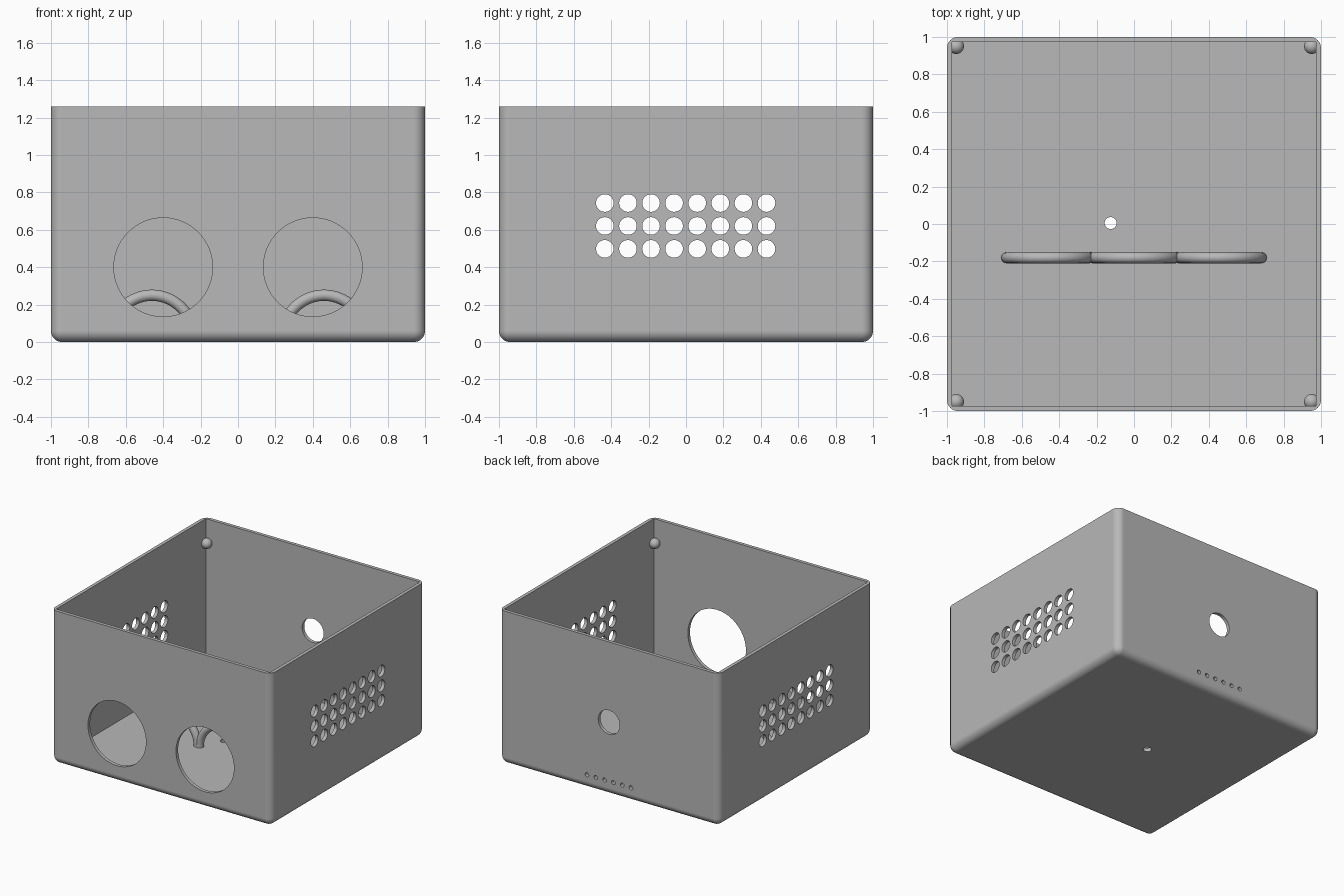
import bpy, bmesh, math
from mathutils import Matrix, Vector

if "Cube" in bpy.data.objects:
    bpy.data.objects.remove(bpy.data.objects["Cube"])

HEIGHT, WALL, ROUND = 1.26, 0.028, 0.06

grey = bpy.data.materials.new("light_grey_plastic")
grey.use_nodes = True
COLOUR = (0.48, 0.48, 0.48, 1)
grey.diffuse_color = COLOUR
grey.node_tree.nodes["Principled BSDF"].inputs["Base Color"].default_value = COLOUR


def make_object(name, bm):
    bmesh.ops.recalc_face_normals(bm, faces=bm.faces)
    mesh = bpy.data.meshes.new(name)
    bm.to_mesh(mesh)
    bm.free()
    mesh.materials.append(grey)
    obj = bpy.data.objects.new(name, mesh)
    bpy.context.scene.collection.objects.link(obj)
    return obj


def activate(obj):
    bpy.ops.object.select_all(action='DESELECT')
    obj.select_set(True)
    bpy.context.view_layer.objects.active = obj


def smooth(obj):
    activate(obj)
    bpy.ops.object.shade_smooth_by_angle(angle=math.radians(35))


def add_box(bm, half_width, bottom, top):
    matrix = (Matrix.Translation((0, 0, (bottom + top) / 2))
              @ Matrix.Diagonal((2 * half_width, 2 * half_width, top - bottom, 1)))
    bmesh.ops.create_cube(bm, size=1, matrix=matrix)


def add_drill(bm, centre, axis, radius, sides):
    turn = Vector(axis).to_track_quat('Z', 'Y').to_matrix().to_4x4()
    bmesh.ops.create_cone(bm, cap_ends=True, segments=sides, radius1=radius,
                          radius2=radius, depth=0.2,
                          matrix=Matrix.Translation(centre) @ turn)


def cut(target, cutter):
    cutter.hide_render = True
    mod = target.modifiers.new("cut", 'BOOLEAN')
    mod.operation = 'DIFFERENCE'
    mod.solver = 'EXACT'
    mod.object = cutter
    activate(target)
    bpy.ops.object.modifier_apply(modifier=mod.name)
    bpy.data.objects.remove(cutter)


# Case shell: block with rounded uprights and rounded base edges
bm = bmesh.new()
add_box(bm, 1, 0, HEIGHT)
edges = [e for e in bm.edges if min(v.co.z for v in e.verts) < 0.01]
bmesh.ops.bevel(bm, geom=edges, offset=ROUND, segments=8, profile=0.5,
                affect='EDGES')
case = make_object("case", bm)

# Open, square-cornered interior
bm = bmesh.new()
add_box(bm, 1 - WALL, 0.03, HEIGHT + 0.2)
cut(case, make_object("cavity_cutter", bm))

# All the openings in the walls and floor
bm = bmesh.new()
for side in (-1, 1):
    add_drill(bm, (side * 0.4, -1, 0.4), (0, 1, 0), 0.264, 64)
    for row in range(3):
        for column in range(8):
            add_drill(bm, (side, -0.434 + 0.1235 * column, 0.498 + 0.1225 * row),
                      (1, 0, 0), 0.047, 32)
add_drill(bm, (0, 1, 0.6), (0, 1, 0), 0.098, 40)
for i in range(6):
    add_drill(bm, (-0.2 + 0.08 * i, 1, 0.115), (0, 1, 0), 0.017, 16)
add_drill(bm, (-0.125, 0.005, 0), (0, 0, 1), 0.032, 24)
cut(case, make_object("hole_cutter", bm))
smooth(case)
weighted = case.modifiers.new("flat_wall_normals", 'WEIGHTED_NORMAL')
weighted.keep_sharp = True

# Row of three arched cable guides on the floor
for label, x in (("right", -0.46), ("middle", 0), ("left", 0.46)):
    bm = bmesh.new()
    ring = bmesh.ops.create_circle(bm, segments=20, radius=0.03,
                                   matrix=Matrix.Translation((0.22, 0, 0)))
    bmesh.ops.spin(bm, geom=ring["verts"] + bm.edges[:], cent=(0, 0, 0),
                   axis=(0, -1, 0), angle=math.pi, steps=40)
    arch = make_object(label + "_arch", bm)
    arch.location = (x, -0.18, 0.03)
    smooth(arch)

# Small round lid supports in the upper corners
for x_name, sx in (("right", -1), ("left", 1)):
    for y_name, sy in (("front", -1), ("back", 1)):
        bm = bmesh.new()
        bmesh.ops.create_uvsphere(bm, u_segments=24, v_segments=16, radius=0.041)
        bead = make_object(y_name + "_" + x_name + "_lid_support", bm)
        bead.location = (sx * 0.95, sy * 0.95, 1.07)
        smooth(bead)
